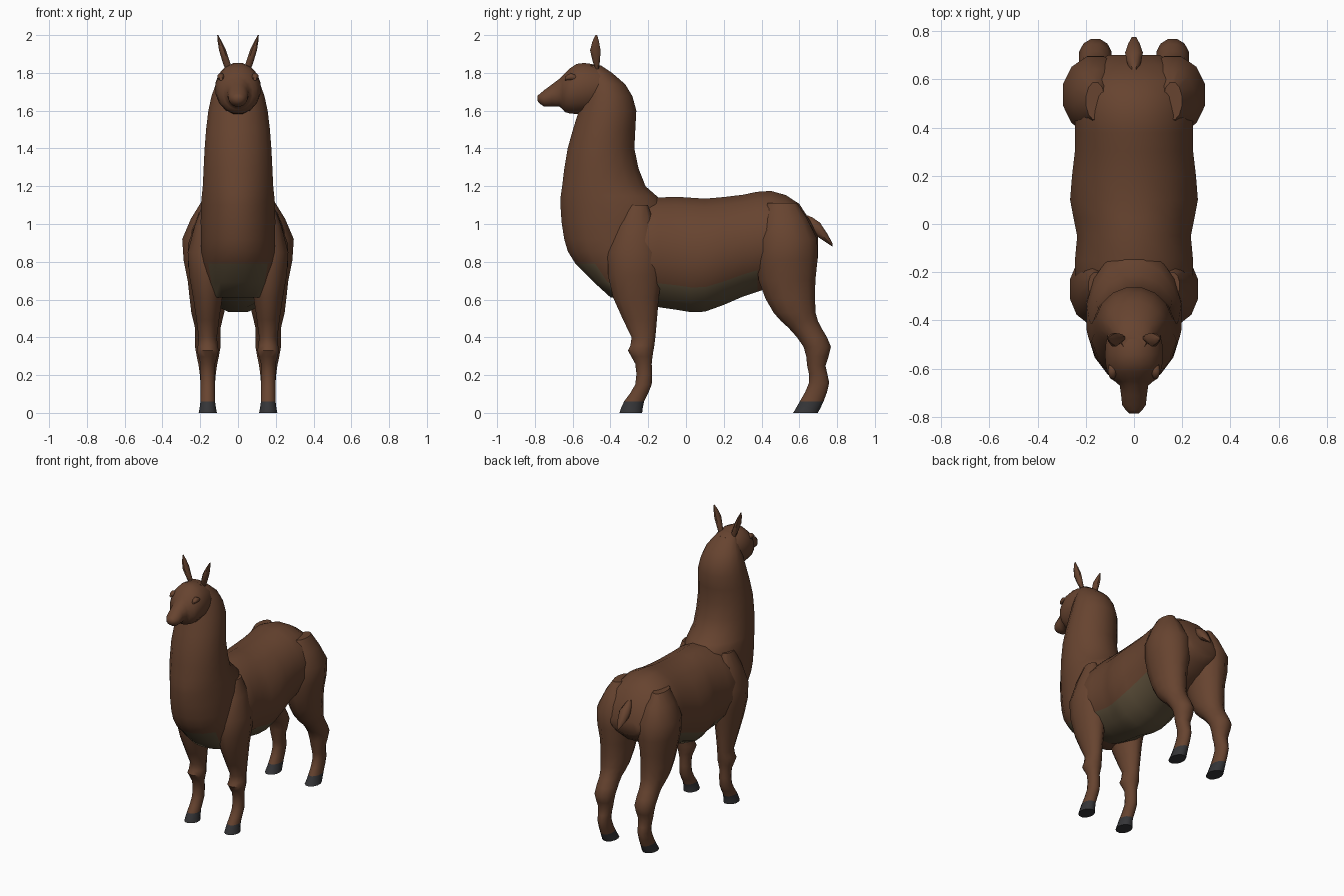
import bpy, bmesh, math
from mathutils import Vector

default_cube = bpy.data.objects.get("Cube")
if default_cube:
    bpy.data.objects.remove(default_cube, do_unlink=True)


def make_material(name, red, green, blue):
    material = bpy.data.materials.new(name)
    material.use_nodes = True
    colour = (red, green, blue, 1)
    material.diffuse_color = colour
    shader = material.node_tree.nodes["Principled BSDF"]
    shader.inputs["Base Color"].default_value = colour
    return material


WOOL = make_material("brown_wool", .135, .057, .029)
OLIVE = make_material("olive_underside", .11, .08, .043)
HOOF = make_material("dark_hoof", .035, .035, .038)


def add_midpoints(rings):
    """Insert a smoothly curved ring between each neighbouring pair."""
    keys = [Vector(ring) for ring in rings]
    padded = [keys[0], *keys, keys[-1]]
    result = []
    for before, start, end, after in zip(padded, padded[1:], padded[2:], padded[3:]):
        result.append(start)
        result.append((start + end) * .5 + (start + end - before - after) / 16)
    result.append(keys[-1])
    return result


def cross_section(bm, axis, ring, sides, centre_x):
    """Rounded outline whose depth runs from low to high."""
    station, low, high, half_width = ring
    vertices = []
    for index in range(sides):
        angle = math.tau * (index + .5) / sides
        x = centre_x + half_width * math.cos(angle)
        depth = (low + high) / 2 + (high - low) / 2 * math.sin(angle)
        point = (x, depth, station) if axis == "z" else (x, station, depth)
        vertices.append(bm.verts.new(point))
    return vertices


def loft(name, axis, rings, sides=16, centre_x=0, lean=0, accent=None, rule=None):
    """Skin rings of (station, low, high, half width) along an axis.

    An off-centre part is mirrored to the other side.
    """
    bm = bmesh.new()
    loops = []
    for ring in add_midpoints(rings):
        shift = lean * (ring[0] - rings[0][0])
        loops.append(cross_section(bm, axis, ring, sides, centre_x + shift))
    for lower, upper in zip(loops, loops[1:]):
        for index in range(sides):
            after = (index + 1) % sides
            bm.faces.new((lower[index], lower[after], upper[after], upper[index]))
    for end in (loops[0], loops[-1]):
        bm.faces.new(end)
    bmesh.ops.recalc_face_normals(bm, faces=bm.faces)
    bm.normal_update()

    # Accent colour on the faces picked by the rule
    if rule:
        for face in bm.faces:
            face.material_index = int(rule(face.calc_center_median(), face.normal))
    mesh = bpy.data.meshes.new(name)
    bm.to_mesh(mesh)
    bm.free()
    mesh.materials.append(WOOL)
    if accent:
        mesh.materials.append(accent)
    part = bpy.data.objects.new(name, mesh)
    bpy.context.collection.objects.link(part)
    if centre_x:
        part.modifiers.new("mirror", "MIRROR")
    bpy.ops.object.select_all(action="DESELECT")
    part.select_set(True)
    bpy.context.view_layer.objects.active = part
    bpy.ops.object.shade_smooth_by_angle(angle=math.radians(50))


def is_belly(centre, normal):
    return normal.z < -.5 and abs(centre.y) < .4


def is_breast_patch(centre, normal):
    return centre.z < .8 and abs(centre.x) < .15 and normal.y < -.3


def is_hoof(centre, normal):
    return centre.z < .05


# Trunk from chest to rump
loft("trunk", "y", [
    (-.45, .68, 1.05, .15), (-.25, .58, 1.13, .25), (-.05, .54, 1.15, .24),
    (.1, .53, 1.14, .27), (.3, .61, 1.16, .25), (.45, .66, 1.18, .25),
    (.6, .73, 1.11, .23), (.7, .82, .93, .11)],
    accent=OLIVE, rule=is_belly)

# Breast and neck in one upright sweep
loft("neck", "z", [
    (.61, -.4, -.2, .15), (.79, -.59, -.1, .19), (.92, -.65, -.1, .2),
    (1.1, -.67, -.1, .2), (1.2, -.66, -.21, .19), (1.4, -.63, -.27, .18),
    (1.6, -.57, -.26, .16), (1.74, -.53, -.32, .12), (1.84, -.53, -.45, .05)],
    accent=OLIVE, rule=is_breast_patch)

# Head, face and muzzle
loft("head", "y", [
    (-.42, 1.62, 1.82, .1), (-.5, 1.59, 1.85, .12), (-.58, 1.58, 1.85, .12),
    (-.64, 1.59, 1.8, .1), (-.67, 1.62, 1.77, .06), (-.75, 1.62, 1.71, .05),
    (-.785, 1.65, 1.68, .02)])

# Brow ridges over the eyes
loft("brows", "y", [
    (-.57, 1.76, 1.78, .01), (-.61, 1.76, 1.8, .02), (-.64, 1.76, 1.78, .01)],
    sides=8, centre_x=.09)

# Pointed ears leaning outward
loft("ears", "z", [
    (1.82, -.48, -.46, .02), (1.92, -.51, -.45, .02), (2, -.48, -.47, .003)],
    sides=8, centre_x=.05, lean=.32)

# Front legs with shoulders
loft("front_legs", "z", [
    (0, -.355, -.23, .05), (.06, -.33, -.22, .04), (.15, -.27, -.18, .04),
    (.26, -.27, -.18, .04), (.33, -.31, -.17, .06), (.4, -.29, -.16, .05),
    (.61, -.39, -.14, .08), (.85, -.42, -.12, .11), (1.1, -.31, -.2, .03)],
    sides=12, centre_x=.16, accent=HOOF, rule=is_hoof)

# Hind legs with thighs
loft("hind_legs", "z", [
    (0, .565, .7, .05), (.06, .6, .73, .04), (.16, .65, .76, .04),
    (.25, .64, .74, .05), (.35, .62, .77, .07), (.45, .54, .72, .07),
    (.53, .46, .69, .09), (.7, .38, .69, .11), (.92, .37, .7, .14),
    (1.11, .43, .59, .04)],
    sides=12, centre_x=.16, accent=HOOF, rule=is_hoof)

# Short drooping tail
loft("tail", "y", [
    (.64, .97, 1.05, .02), (.71, .92, 1.01, .04), (.775, .88, .9, .01)], sides=8)
